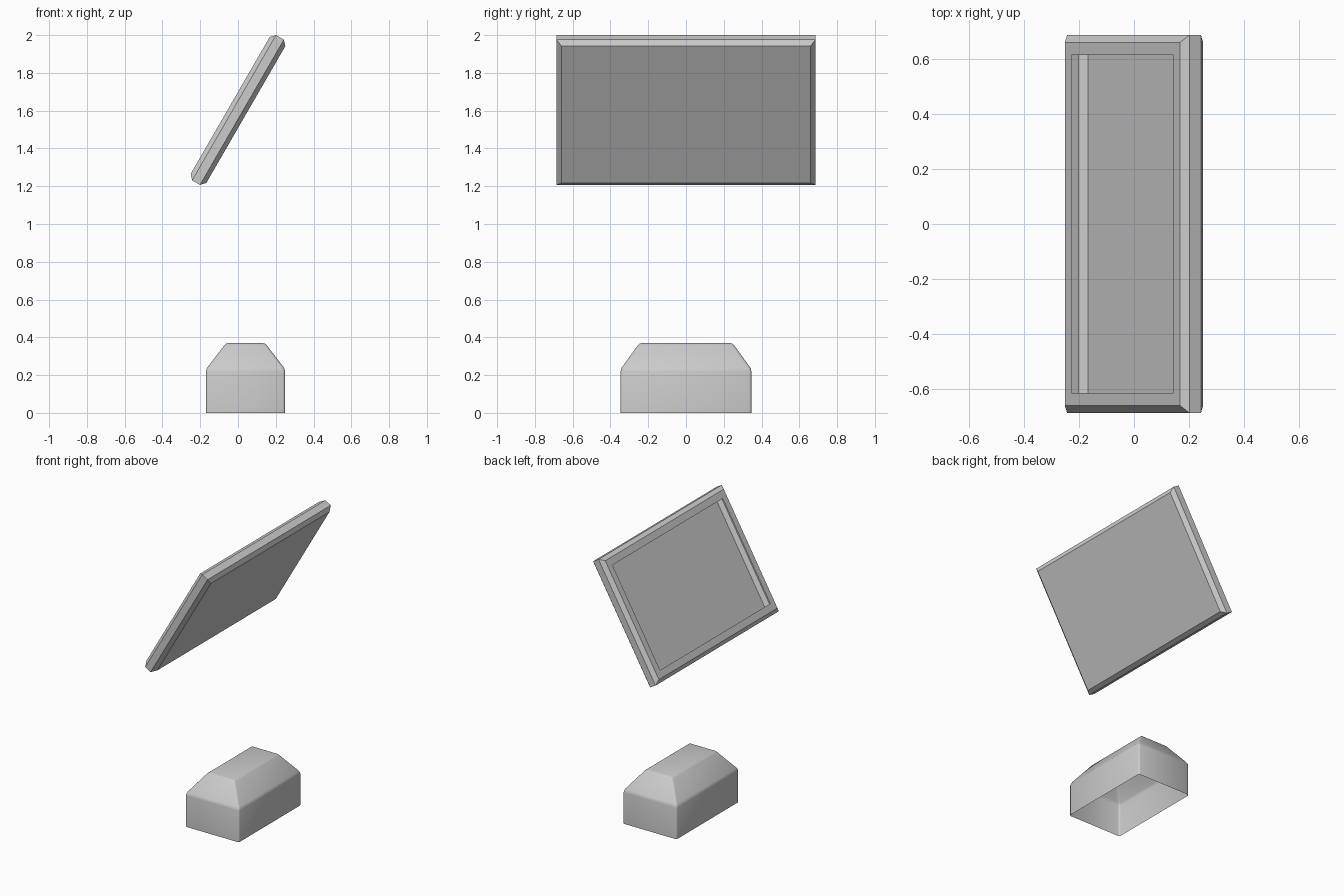
import bpy, bmesh, math

if "Cube" in bpy.data.objects:
    bpy.data.objects.remove(bpy.data.objects["Cube"])


def stacked_shell(name, loops):
    """Rectangular loops (half_x, half_y, z) bridged into an open shell, last one capped."""
    bm = bmesh.new()
    rings = [[bm.verts.new((sx * hx, sy * hy, z))
              for sx, sy in ((-1, -1), (1, -1), (1, 1), (-1, 1))]
             for hx, hy, z in loops]
    for a, b in zip(rings, rings[1:]):
        for i in range(4):
            j = (i + 1) % 4
            bm.faces.new((a[i], a[j], b[j], b[i]))
    bm.faces.new(rings[-1])
    return bm


def finish(bm, name, location, tilt=0.0):
    bmesh.ops.recalc_face_normals(bm, faces=bm.faces)
    mesh = bpy.data.meshes.new(name)
    bm.to_mesh(mesh)
    bm.free()
    obj = bpy.data.objects.new(name, mesh)
    bpy.context.collection.objects.link(obj)
    obj.location = location
    obj.rotation_euler = (0, tilt, 0)
    return obj


# Base: open-bottomed box with a hipped top and softly rounded edges
bm = stacked_shell("base", [(0.209, 0.346, 0), (0.209, 0.346, 0.232), (0.103, 0.246, 0.37)])
bmesh.ops.bevel(bm, geom=[e for e in bm.edges if not e.is_boundary],
                offset=0.012, segments=2, profile=0.5, affect='EDGES')
base = finish(bm, "base", (0.04, 0, 0))
for p in base.data.polygons:
    p.use_smooth = True

# Tilted panel: hollow chamfered shell, rear face is a thin frame with an opening
bm = stacked_shell("panel", [(0.370, 0.612, 0.048), (0.418, 0.659, 0.048),
                             (0.444, 0.685, 0.024), (0.444, 0.685, -0.024),
                             (0.418, 0.659, -0.048)])
finish(bm, "tilted_panel", (0, 0, 1.6035), math.radians(-60))
